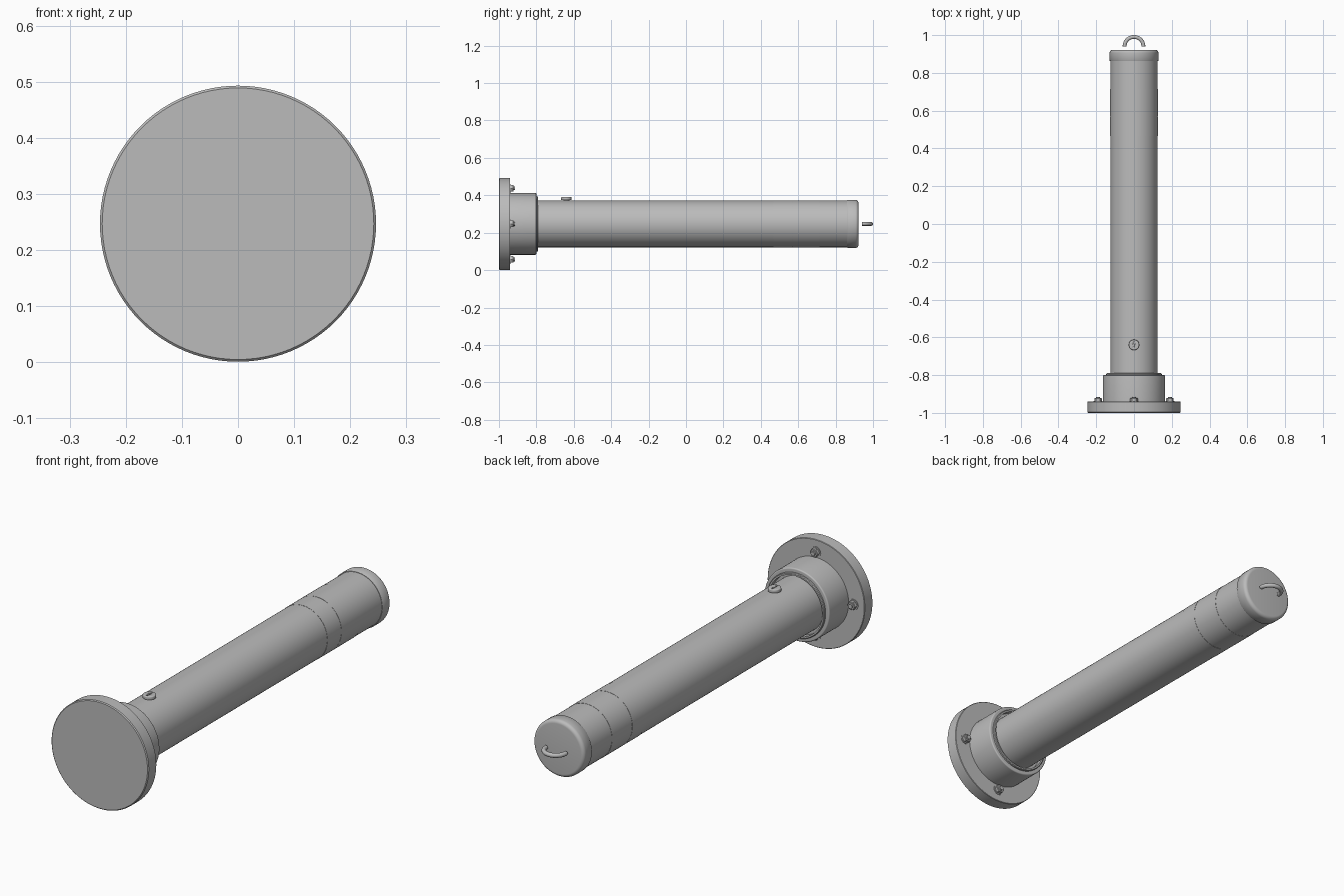
import bpy, bmesh, math
from mathutils import Matrix, Vector

cube = bpy.data.objects.get("Cube")
if cube:
    bpy.data.objects.remove(cube, do_unlink=True)

AXIS_Z = 0.247
TUBE_R = 0.125

grey = bpy.data.materials.new("plain grey")
grey.use_nodes = True
colour = (0.5, 0.5, 0.5, 1)
grey.diffuse_color = colour
grey.node_tree.nodes["Principled BSDF"].inputs["Base Color"].default_value = colour


def finish(name, bm):
    bmesh.ops.remove_doubles(bm, verts=bm.verts, dist=1e-5)
    bmesh.ops.recalc_face_normals(bm, faces=bm.faces)
    mesh = bpy.data.meshes.new(name)
    bm.to_mesh(mesh)
    bm.free()
    mesh.materials.append(grey)
    obj = bpy.data.objects.new(name, mesh)
    bpy.context.collection.objects.link(obj)
    bpy.ops.object.select_all(action='DESELECT')
    obj.select_set(True)
    bpy.context.view_layer.objects.active = obj
    bpy.ops.object.shade_smooth_by_angle(angle=math.radians(35))
    return obj


def lathe(name, profile, steps=96, centre=(0, 0, AXIS_Z), axis='Y'):
    """Spin (radius, distance) points around an axis through centre."""
    bm = bmesh.new()
    verts = [bm.verts.new((r, 0, d)) for r, d in profile]
    edges = [bm.edges.new(pair) for pair in zip(verts, verts[1:])]
    bmesh.ops.spin(bm, geom=verts + edges, axis=(0, 0, 1), cent=(0, 0, 0),
                   angle=math.tau, steps=steps, use_duplicate=False)
    turn = Matrix.Rotation(-math.pi / 2, 4, 'X') if axis == 'Y' else Matrix()
    bm.transform(Matrix.Translation(centre) @ turn)
    return finish(name, bm)


def rounded(radius, distance, size, steps=6):
    """Quarter-round corner from the side to the end face."""
    angles = [i * math.pi / 2 / steps for i in range(steps + 1)]
    return [(radius - size + size * math.cos(a),
             distance - size + size * math.sin(a)) for a in angles]


# Base plate and stepped collar
lathe("base_plate", [(0, -1), (0.242, -1), (0.246, -0.996),
                     (0.246, -0.942), (0.244, -0.94), (0, -0.94)])
lathe("collar", [(0.165, -0.945)] + rounded(0.165, -0.8, 0.006) +
      [(0.147, -0.8), (0.147, -0.793), (0.144, -0.79), (0.137, -0.79),
       (0.137, -0.815), (TUBE_R, -0.815)])

# Post and the two thin bands near its far end
lathe("post", [(TUBE_R, -0.95), (TUBE_R, 0.88)])
for name, start, end in (("narrow_band", 0.467, 0.567), ("wide_band", 0.569, 0.714)):
    lathe(name, [(TUBE_R, start), (0.126, start), (0.126, end), (TUBE_R, end)])

# End cap with softened rim
lathe("end_cap", [(TUBE_R, 0.862), (0.127, 0.862), (0.129, 0.865)] +
      rounded(0.129, 0.922, 0.016) + [(0, 0.922)])

# Four hexagonal bolts around the base plate
for i in range(4):
    a = i * math.pi / 2
    spot = (0.19 * math.cos(a), 0, AXIS_Z + 0.19 * math.sin(a))
    lathe(f"bolt_washer_{i + 1}", [(0.024, -0.942), (0.024, -0.937), (0, -0.937)], 24, spot)
    lathe(f"bolt_nut_{i + 1}", [(0.02, -0.94), (0.02, -0.924), (0.018, -0.922), (0, -0.922)], 6, spot)
    lathe(f"bolt_stud_{i + 1}", [(0.01, -0.93), (0.01, -0.915), (0, -0.915)], 16, spot)

# Slotted screw on top of the post
lathe("screw_neck", [(0.016, 0.36), (0.016, 0.38)], 32, (0, -0.64, 0), 'Z')
screw = lathe("screw_head", [(0, 0.376), (0.028, 0.376)] + rounded(0.028, 0.391, 0.005) +
              [(0, 0.391)], 40, (0, -0.64, 0), 'Z')
bm = bmesh.new()
bmesh.ops.create_cube(bm, size=1, matrix=Matrix.Translation((0, -0.64, 0.391)) @
                      Matrix.Diagonal((0.007, 0.036, 0.01, 1)))
cutter = finish("slot_cutter", bm)
cutter.hide_render = True
cutter.hide_viewport = True
slot = screw.modifiers.new("slot", 'BOOLEAN')
slot.operation = 'DIFFERENCE'
slot.object = cutter

# Half-ring handle beyond the cap
bm = bmesh.new()
ring = bmesh.ops.create_circle(bm, cap_ends=False, segments=16, radius=0.01,
                               matrix=Matrix.Translation((0.05, 0.94, AXIS_Z)) @
                               Matrix.Rotation(math.pi / 2, 4, 'X'))
start_edges = list(bm.edges)
swept = bmesh.ops.spin(bm, geom=ring["verts"] + start_edges, axis=(0, 0, 1),
                       cent=Vector((0, 0.94, AXIS_Z)), angle=math.pi, steps=32)
bmesh.ops.holes_fill(bm, edges=bm.edges, sides=0)
finish("handle", bm)
